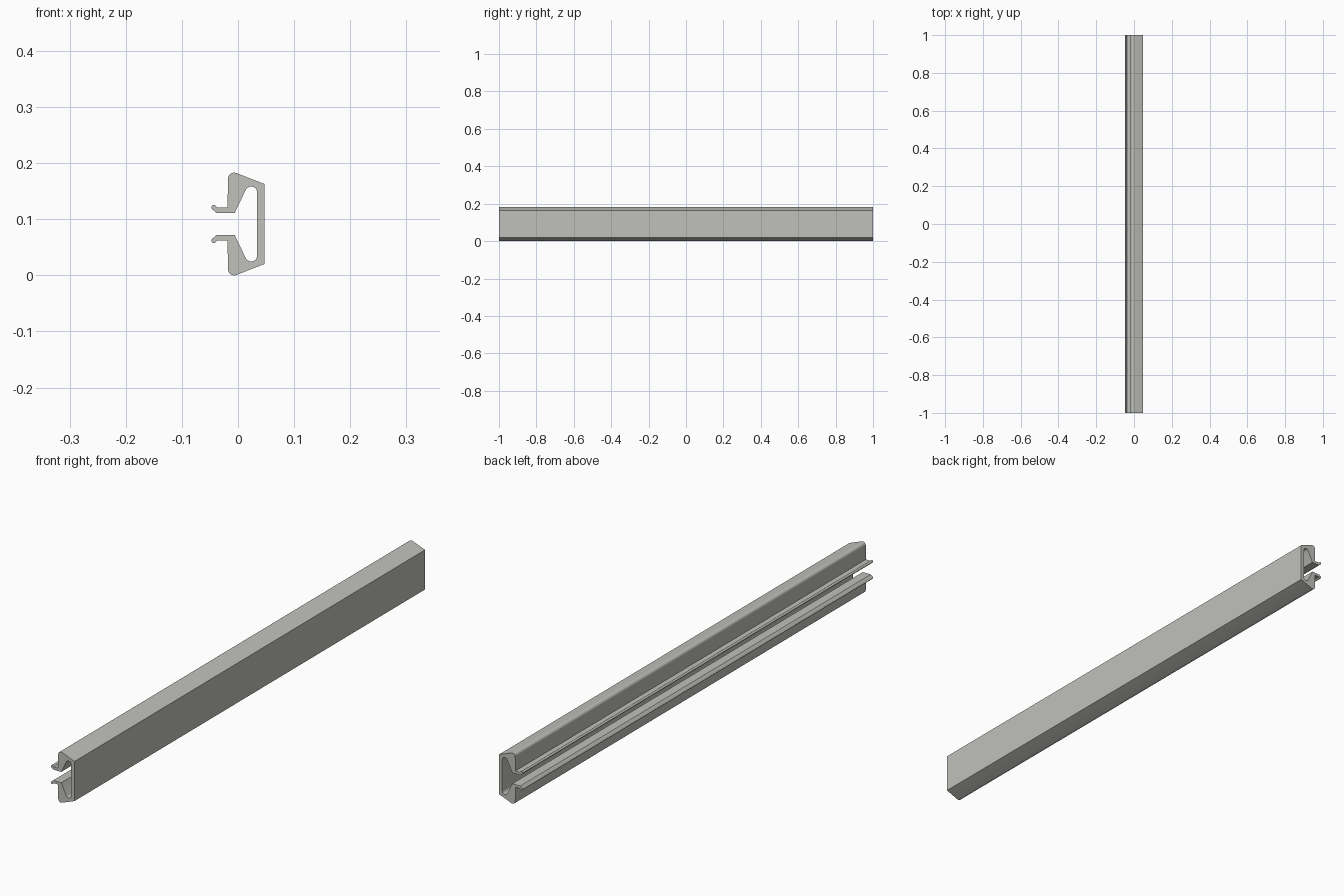
import bpy, bmesh, math

if "Cube" in bpy.data.objects:
    bpy.data.objects.remove(bpy.data.objects["Cube"])

MID = 0.0915   # height of the symmetry plane
HALF_LEN = 1.0


def arc(cx, cz, r, start, end, steps=8):
    """Points on a circular arc, angles in degrees."""
    angles = [math.radians(start + (end - start) * i / steps) for i in range(steps + 1)]
    return [(cx + r * math.cos(a), cz + r * math.sin(a)) for a in angles]


# Upper half of the cross-section, from the outer wall round to the inner wall
upper = [(0.047, 0.163)]
upper += arc(-0.007, 0.172, 0.011, 68.6, 180)       # rounded shoulder
upper += [(-0.0185, 0.121), (-0.037, 0.121)]        # back of the flange
upper += arc(-0.043, 0.121, 0.0045, 50, 225, 6)     # lip bead
upper += [(-0.038, 0.111), (-0.006, 0.111)]         # slot edge
upper += arc(0.0235, 0.148, 0.0105, 154, 0)         # cavity crown

# Mirror about the middle to close the profile
profile = upper + [(x, 2 * MID - z) for x, z in reversed(upper)]

# Extrude the section along the rail
bm = bmesh.new()
section = bm.faces.new([bm.verts.new((x, -HALF_LEN, z)) for x, z in profile])
extruded = bmesh.ops.extrude_face_region(bm, geom=[section], use_keep_orig=True)
moved = [v for v in extruded["geom"] if isinstance(v, bmesh.types.BMVert)]
bmesh.ops.translate(bm, verts=moved, vec=(0, 2 * HALF_LEN, 0))
bmesh.ops.recalc_face_normals(bm, faces=bm.faces[:])
bmesh.ops.triangulate(bm, faces=[f for f in bm.faces if len(f.verts) > 4])

mesh = bpy.data.meshes.new("slotted_rail")
bm.to_mesh(mesh)
bm.free()
rail = bpy.data.objects.new("slotted_rail", mesh)
bpy.context.collection.objects.link(rail)

# Plain grey metal
metal = bpy.data.materials.new("light_grey_metal")
metal.diffuse_color = (0.53, 0.53, 0.50, 1)
metal.use_nodes = True
metal.node_tree.nodes["Principled BSDF"].inputs["Base Color"].default_value = metal.diffuse_color
mesh.materials.append(metal)

# Smooth the rounded parts, keep the corners sharp
bpy.context.view_layer.objects.active = rail
rail.select_set(True)
bpy.ops.object.shade_smooth_by_angle(angle=math.radians(25))
